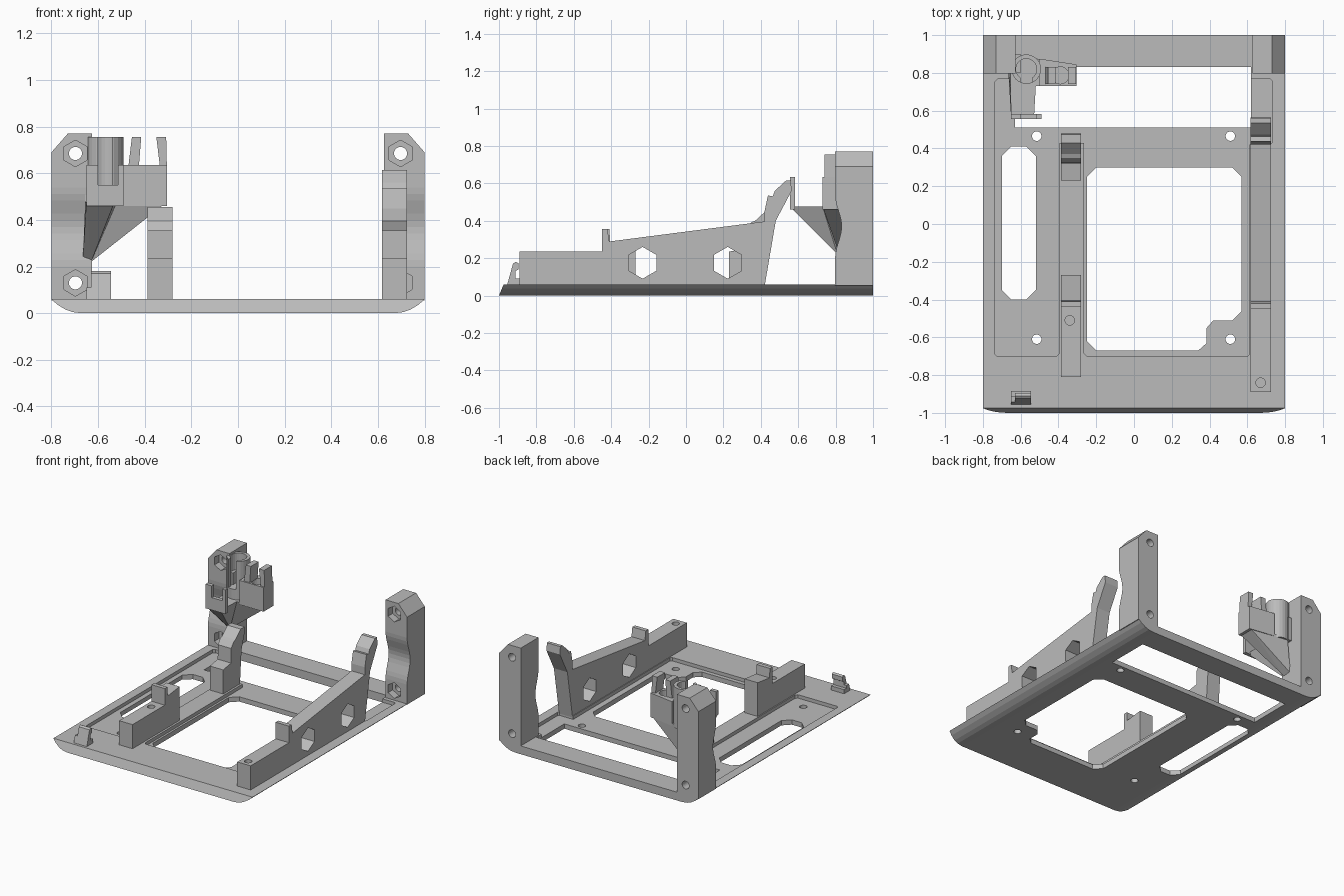
import bpy, bmesh, math
from mathutils import Vector

if "Cube" in bpy.data.objects:
    bpy.data.objects.remove(bpy.data.objects["Cube"])

grey = bpy.data.materials.new("plain_grey")
grey.use_nodes = True
grey.diffuse_color = (0.5, 0.5, 0.5, 1)
grey.node_tree.nodes["Principled BSDF"].inputs["Base Color"].default_value = (0.5, 0.5, 0.5, 1)


def finish(name, bm):
    bmesh.ops.recalc_face_normals(bm, faces=bm.faces)
    mesh = bpy.data.meshes.new(name)
    bm.to_mesh(mesh)
    bm.free()
    mesh.materials.append(grey)
    ob = bpy.data.objects.new(name, mesh)
    bpy.context.scene.collection.objects.link(ob)
    return ob


def prism(name, pts, axis, lo, hi):
    """Extrude a 2D outline along an axis."""
    place = {"X": lambda a, b, t: (t, a, b),
             "Y": lambda a, b, t: (a, t, b),
             "Z": lambda a, b, t: (a, b, t)}[axis]
    bm = bmesh.new()
    rings = [[bm.verts.new(place(a, b, t)) for a, b in pts] for t in (lo, hi)]
    bm.faces.new(rings[0])
    bm.faces.new(rings[1])
    for i in range(len(pts)):
        j = (i + 1) % len(pts)
        bm.faces.new((rings[0][i], rings[0][j], rings[1][j], rings[1][i]))
    return finish(name, bm)


def rect(x0, x1, y0, y1, c=0.0):
    """Rectangle outline with optional chamfered corners."""
    if not c:
        return [(x0, y0), (x1, y0), (x1, y1), (x0, y1)]
    return [(x0 + c, y0), (x1 - c, y0), (x1, y0 + c), (x1, y1 - c),
            (x1 - c, y1), (x0 + c, y1), (x0, y1 - c), (x0, y0 + c)]


def box(name, x0, x1, y0, y1, z0, z1):
    return prism(name, rect(x0, x1, y0, y1), "Z", z0, z1)


def ngon(cx, cy, r, n=24):
    return [(cx + r * math.sin(math.tau * i / n), cy + r * math.cos(math.tau * i / n))
            for i in range(n)]


def hull(name, pts):
    bm = bmesh.new()
    for p in pts:
        bm.verts.new(p)
    bmesh.ops.convex_hull(bm, input=bm.verts)
    bmesh.ops.dissolve_limit(bm, angle_limit=0.01, verts=bm.verts, edges=bm.edges)
    return finish(name, bm)


def cut(ob, *cutters):
    """Subtract the cutters and bake the result."""
    for c in cutters:
        mod = ob.modifiers.new("cut", "BOOLEAN")
        mod.operation, mod.solver, mod.object = "DIFFERENCE", "EXACT", c
    bpy.context.view_layer.update()
    baked = bpy.data.meshes.new_from_object(ob.evaluated_get(bpy.context.evaluated_depsgraph_get()))
    ob.modifiers.clear()
    ob.data = baked
    for c in cutters:
        bpy.data.objects.remove(c)
    return ob


# Base plate with rounded lower sides and a raked front edge
side = [(0.8, 0.06), (0.775, 0.037), (0.74, 0.016), (0.71, 0.005), (0.67, 0)]
plate = prism("base_plate", side + [(-x, z) for x, z in reversed(side)], "Y", -1, 1)
for v in plate.data.vertices:
    if v.co.y < 0:
        v.co.y += 0.025 * v.co.z / 0.06

floor = 0.035
main_window = [(-0.2, -0.67), (0.34, -0.67), (0.385, -0.63), (0.385, -0.55), (0.42, -0.51),
               (0.52, -0.51), (0.57, -0.46), (0.57, 0.25), (0.52, 0.3), (-0.2, 0.3),
               (-0.25, 0.25), (-0.25, -0.62)]
recess = [(-0.735, -0.69), (-0.725, -0.7), (-0.41, -0.7), (-0.395, -0.685), (-0.395, 0.43),
          (-0.265, 0.43), (-0.265, -0.685), (-0.25, -0.7), (0.6, -0.7), (0.612, -0.69),
          (0.612, 0.6), (-0.6, 0.6), (-0.6, 0.77), (-0.72, 0.77), (-0.735, 0.755)]
cut(plate,
    prism("recess", recess, "Z", floor, 0.2),
    prism("rear_recess", rect(0.6, 0.73, 0.42, 0.77, 0.01), "Z", floor, 0.2),
    prism("main_window", main_window, "Z", -0.1, 0.2),
    prism("side_slot", rect(-0.7, -0.52, -0.4, 0.41, 0.05), "Z", -0.1, 0.2),
    box("rear_window", -0.63, 0.62, 0.51, 0.83, -0.1, 0.2),
    *[prism("screw_hole", ngon(x, y, 0.025), "Z", -0.1, 0.2)
      for x in (-0.515, 0.51) for y in (-0.61, 0.465)])

# Rear posts: waisted front, chamfered top, nut pockets and screw holes
waist = [(0.797 + 0.035 * (0.5 - 0.5 * math.cos(math.tau * i / 12)), 0.2 + 0.34 * i / 12)
         for i in range(13)]
for s, word in ((1, "left"), (-1, "right")):
    profile = [(1, 0.055), (0.797, 0.055)] + waist + [(0.797, 0.77), (1, 0.77)]
    post = prism(word + "_post", profile, "X", min(s * 0.627, s * 0.8), max(s * 0.627, s * 0.8))
    cutters = [prism("chamfer", [(s * 0.73, 0.77), (s * 0.8, 0.69), (s * 0.9, 0.69),
                                 (s * 0.9, 0.9), (s * 0.73, 0.9)], "Y", 0.7, 1.1)]
    for z in (0.685, 0.13):
        cutters += [prism("nut_pocket", ngon(s * 0.697, z, 0.057, 6), "Y", 0.7, 0.85),
                    prism("bolt_hole", ngon(s * 0.697, z, 0.028), "Y", 0.7, 1.1)]
    cut(post, *cutters)

# Long left rail with stop tab, sloping top and spring clip
rail = [(-0.89, 0.05), (-0.89, 0.235), (-0.45, 0.235), (-0.45, 0.355), (-0.42, 0.355),
        (-0.41, 0.289), (0.42, 0.396), (0.42, 0.45), (0.438, 0.535), (0.463, 0.53),
        (0.475, 0.56), (0.535, 0.615), (0.56, 0.615), (0.565, 0.56), (0.48, 0.4),
        (0.417, 0.03), (0.38, 0.03), (0.38, 0.05)]
cut(prism("left_rail", rail, "X", 0.617, 0.725),
    *[prism("window", ngon(y, 0.175, 0.085, 6), "X", 0.5, 0.9) for y in (-0.232, 0.223)],
    prism("peg_hole", ngon(0.67, -0.84, 0.025), "Z", 0.15, 0.5))

# Short right rail in two parts: front block with tab, rear clip
block = [(-0.81, 0.05), (-0.81, 0.235), (-0.44, 0.235), (-0.44, 0.355), (-0.41, 0.355),
         (-0.405, 0.289), (-0.27, 0.305), (-0.27, 0.05)]
cut(prism("right_rail_block", block, "X", -0.387, -0.28),
    prism("peg_hole", ngon(-0.34, -0.51, 0.025), "Z", 0.15, 0.5))
clip = [(0.23, 0.05), (0.23, 0.235), (0.32, 0.25), (0.322, 0.355), (0.35, 0.392),
        (0.37, 0.4), (0.43, 0.455), (0.475, 0.455), (0.478, 0.42), (0.44, 0.3),
        (0.42, 0.03), (0.25, 0.03)]
prism("right_rail_clip", clip, "X", -0.387, -0.28)

# Small leaning hook on the front edge
hook = [(-0.957, 0.055), (-0.925, 0.17), (-0.91, 0.18), (-0.895, 0.172), (-0.895, 0.14),
        (-0.912, 0.13), (-0.91, 0.055)]
cut(prism("front_hook", hook, "X", -0.65, -0.545),
    box("hook_notch", -0.68, -0.63, -1, -0.8, 0.11, 0.2))
box("hook_foot", -0.65, -0.545, -0.915, -0.885, 0.05, 0.09)

# Bracket on the right post: tapered support under a shelf
hull("bracket_support", [(-0.65, 0.555, 0.476), (-0.53, 0.555, 0.476), (-0.52, 0.73, 0.476),
                         (-0.655, 0.73, 0.476), (-0.655, 0.88, 0.476), (-0.63, 0.81, 0.22),
                         (-0.665, 0.8, 0.245), (-0.66, 0.88, 0.3)])
hull("bracket_side_support", [(-0.6, 0.73, 0.476), (-0.305, 0.73, 0.476), (-0.305, 0.84, 0.476),
                              (-0.6, 0.89, 0.476), (-0.63, 0.82, 0.22), (-0.635, 0.88, 0.22)])

# Upright fork plate at the front of the bracket
cut(prism("fork_plate", rect(-0.65, -0.49, 0.46, 0.635), "Y", 0.555, 0.583),
    box("fork_slot", -0.6, -0.515, 0.5, 0.65, 0.55, 0.8))

# Split round socket with a narrow front slot
cut(prism("round_socket", ngon(-0.57, 0.82, 0.078), "Z", 0.46, 0.755),
    prism("socket_bore", ngon(-0.57, 0.82, 0.055), "Z", 0.55, 0.9),
    box("socket_slot", -0.6, -0.54, 0.7, 0.82, 0.55, 0.9))
box("socket_bridge", -0.655, -0.6, 0.8, 0.9, 0.46, 0.635)

# Side cup with two tapered prongs
cut(prism("side_cup", [(-0.5, 0.73), (-0.305, 0.73), (-0.305, 0.845), (-0.5, 0.875)], "Z", 0.46, 0.635),
    prism("cup_bore", ngon(-0.39, 0.787, 0.045), "Z", 0.49, 0.8))
prism("inner_prong", [(-0.47, 0.63), (-0.425, 0.63), (-0.415, 0.755), (-0.455, 0.755)], "Y", 0.74, 0.83)
prism("outer_prong", [(-0.335, 0.63), (-0.305, 0.63), (-0.308, 0.755), (-0.35, 0.755)], "Y", 0.74, 0.83)
